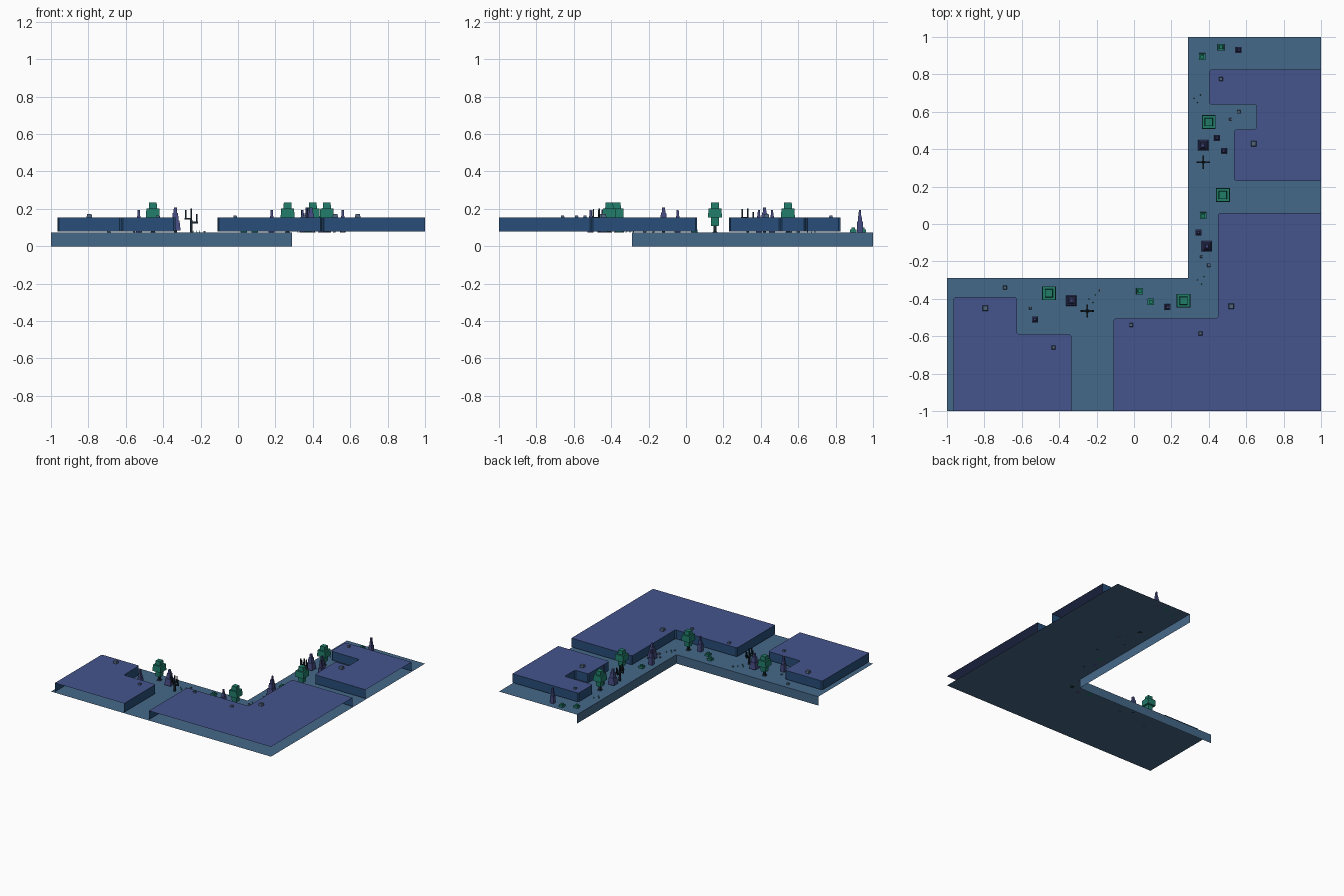
import bpy
import bmesh
from mathutils import Vector

cube = bpy.data.objects.get("Cube")
if cube:
    bpy.data.objects.remove(cube, do_unlink=True)


def material(name, rgb):
    m = bpy.data.materials.new(name)
    m.use_nodes = True
    m.diffuse_color = (*rgb, 1)
    m.node_tree.nodes["Principled BSDF"].inputs["Base Color"].default_value = (*rgb, 1)
    return m


SLATE = material("slate ground", (0.06, 0.14, 0.25))
INDIGO = material("indigo plateau", (0.06, 0.09, 0.27))
NAVY = material("navy cliff", (0.02, 0.075, 0.19))
GREEN = material("leaf green", (0.015, 0.20, 0.14))
VIOLET = material("violet foliage", (0.06, 0.07, 0.22))
BARK = material("dark bark", (0.01, 0.02, 0.03))
STONE = material("grey stone", (0.08, 0.13, 0.20))

GROUND, TOP = 0.073, 0.153
CLIFF_FOOT = 0.08


def finish(name, bm, mats):
    mesh = bpy.data.meshes.new(name)
    bm.to_mesh(mesh)
    bm.free()
    for m in mats:
        mesh.materials.append(m)
    obj = bpy.data.objects.new(name, mesh)
    bpy.context.collection.objects.link(obj)
    return obj


def clip_corners(path, r=0.009):
    """Cut every inner corner of an open path."""
    pts = [Vector(p) for p in path]
    out = [pts[0]]
    for a, b, c in zip(pts, pts[1:], pts[2:]):
        out += [b + (a - b).normalized() * r, b + (c - b).normalized() * r]
    return out + [pts[-1]]


def sheet(name, rim, outer, z_top, z_foot, mats):
    """Flat top whose rim drops as a cliff; the outer border stays open."""
    bm = bmesh.new()
    high = [bm.verts.new((p[0], p[1], z_top)) for p in rim]
    low = [bm.verts.new((p[0], p[1], z_foot)) for p in rim]
    rest = [bm.verts.new((*p, z_top)) for p in outer]
    top = bm.faces.new(high + rest)
    top.normal_update()
    if top.normal.z < 0:
        top.normal_flip()
    for i in range(len(rim) - 1):
        wall = bm.faces.new((high[i], high[i + 1], low[i + 1], low[i]))
        wall.material_index = len(mats) - 1
    bmesh.ops.recalc_face_normals(bm, faces=bm.faces)
    top.normal_update()
    if top.normal.z < 0:
        bmesh.ops.reverse_faces(bm, faces=bm.faces)
    return finish(name, bm, mats)


# L-shaped ground with a cliff along the inner edge
sheet("ground", [(-1, -0.29), (0.29, -0.29), (0.29, 1)],
      [(1, 1), (1, -1), (-1, -1)], GROUND, 0, [SLATE])

# Raised plateaus
sheet("left_plateau", clip_corners([
    (-0.965, -1), (-0.965, -0.39), (-0.625, -0.39), (-0.625, -0.59),
    (-0.335, -0.59), (-0.335, -1)]), [], TOP, CLIFF_FOOT, [INDIGO, NAVY])
sheet("corner_plateau", clip_corners([
    (-0.11, -1), (-0.11, -0.505), (0.45, -0.505), (0.45, 0.06), (1, 0.06)]),
    [(1, -1)], TOP, CLIFF_FOOT, [INDIGO, NAVY])
sheet("back_plateau", clip_corners([
    (1, 0.23), (0.535, 0.23), (0.535, 0.505), (0.655, 0.505), (0.655, 0.64),
    (0.40, 0.64), (0.40, 0.825), (1, 0.825)]), [], TOP, CLIFF_FOOT, [INDIGO, NAVY])


def frustum(bm, x, y, z0, z1, w0, w1, mat=0):
    """Square block from z0 to z1 with half widths w0 and w1."""
    rings = [[bm.verts.new((x + sx * w, y + sy * w, z))
              for sx, sy in ((-1, -1), (1, -1), (1, 1), (-1, 1))]
             for z, w in ((z0, w0), (z1, w1))]
    lo, hi = rings
    faces = [bm.faces.new(lo[::-1]), bm.faces.new(hi)]
    faces += [bm.faces.new((lo[i], lo[(i + 1) % 4], hi[(i + 1) % 4], hi[i]))
              for i in range(4)]
    for f in faces:
        f.material_index = mat


def stacked(name, spots, tiers, mats, base=GROUND):
    """One object per spot, built of blocks (z0, z1, w0, w1, material)."""
    for i, (x, y) in enumerate(spots, 1):
        bm = bmesh.new()
        for z0, z1, w0, w1, m in tiers:
            frustum(bm, x, y, base + z0, base + z1, w0, w1, m)
        finish(f"{name}_{i}", bm, mats)


# Leafy trees: flared trunk and three crown blocks
stacked("leafy_tree", [(0.40, 0.545), (0.475, 0.155), (-0.455, -0.37), (0.265, -0.41)],
        [(0, 0.008, 0.016, 0.008, 1), (0.008, 0.04, 0.008, 0.008, 1),
         (0.035, 0.08, 0.02, 0.022, 0), (0.08, 0.13, 0.037, 0.035, 0),
         (0.13, 0.162, 0.022, 0.02, 0)], [GREEN, BARK])

# Violet conifers and slim saplings
stacked("violet_tree", [(0.37, 0.42), (-0.335, -0.41), (0.39, -0.12)],
        [(0, 0.015, 0.008, 0.008, 1), (0.012, 0.065, 0.028, 0.022, 0),
         (0.065, 0.105, 0.018, 0.014, 0), (0.105, 0.133, 0.01, 0.008, 0)],
        [VIOLET, BARK])
stacked("sapling", [(0.56, 0.93), (0.445, 0.46), (0.48, 0.39), (0.345, -0.045),
                    (0.18, -0.445), (-0.53, -0.51)],
        [(0, 0.06, 0.016, 0.015, 0), (0.06, 0.09, 0.011, 0.009, 0),
         (0.09, 0.122, 0.007, 0.006, 0)], [VIOLET])

# Low bushes
stacked("bush", [(0.365, 0.895), (0.465, 0.945), (0.37, 0.045), (0.03, -0.36),
                 (0.09, -0.415)],
        [(0, 0.016, 0.018, 0.017, 0), (0.016, 0.026, 0.01, 0.009, 0)], [GREEN])

# Stones on the plateaus and pebbles on the ground
stacked("plateau_stone", [(0.64, 0.43), (-0.795, -0.45), (0.52, -0.44)],
        [(0, 0.02, 0.015, 0.012, 0)], [STONE], TOP)
stacked("plateau_pebble", [(0.465, 0.775), (-0.43, -0.66), (0.355, -0.585), (-0.015, -0.54)],
        [(0, 0.012, 0.01, 0.008, 0)], [STONE], TOP)
stacked("ground_pebble", [(-0.69, -0.34), (0.40, -0.22), (0.56, 0.60)],
        [(0, 0.012, 0.01, 0.008, 0)], [STONE])
stacked("tiny_pebble", [(0.515, 0.56), (0.36, -0.175), (-0.555, -0.45),
                        (0.34, -0.34), (-0.18, -0.355)],
        [(0, 0.008, 0.006, 0.005, 0)], [STONE])

# Grass blades
for n, (x, y) in enumerate([(0.34, 0.67), (-0.22, -0.40), (0.36, -0.30)]):
    stacked(f"grass_{n + 1}", [(x - 0.02, y), (x + 0.015, y + 0.02), (x, y - 0.02)],
            [(0, 0.01, 0.003, 0.001, 0)], [GREEN])

# Bare trees: trunk with upturned side branches at two levels
for n, (x, y) in enumerate([(0.37, 0.33), (-0.25, -0.465)], 1):
    bm = bmesh.new()
    frustum(bm, x, y, GROUND, GROUND + 0.128, 0.007, 0.004)
    for dx, dy, level in ((1, 0, 0.05), (-1, 0, 0.07), (0, 1, 0.06), (0, -1, 0.075)):
        for step in range(4):
            r = 0.007 + step * 0.008
            frustum(bm, x + dx * r, y + dy * r, GROUND + level,
                    GROUND + level + 0.009, 0.0045, 0.0045)
        frustum(bm, x + dx * 0.03, y + dy * 0.03, GROUND + level,
                GROUND + level + 0.05, 0.0045, 0.0035)
    finish(f"bare_tree_{n}", bm, [BARK])
